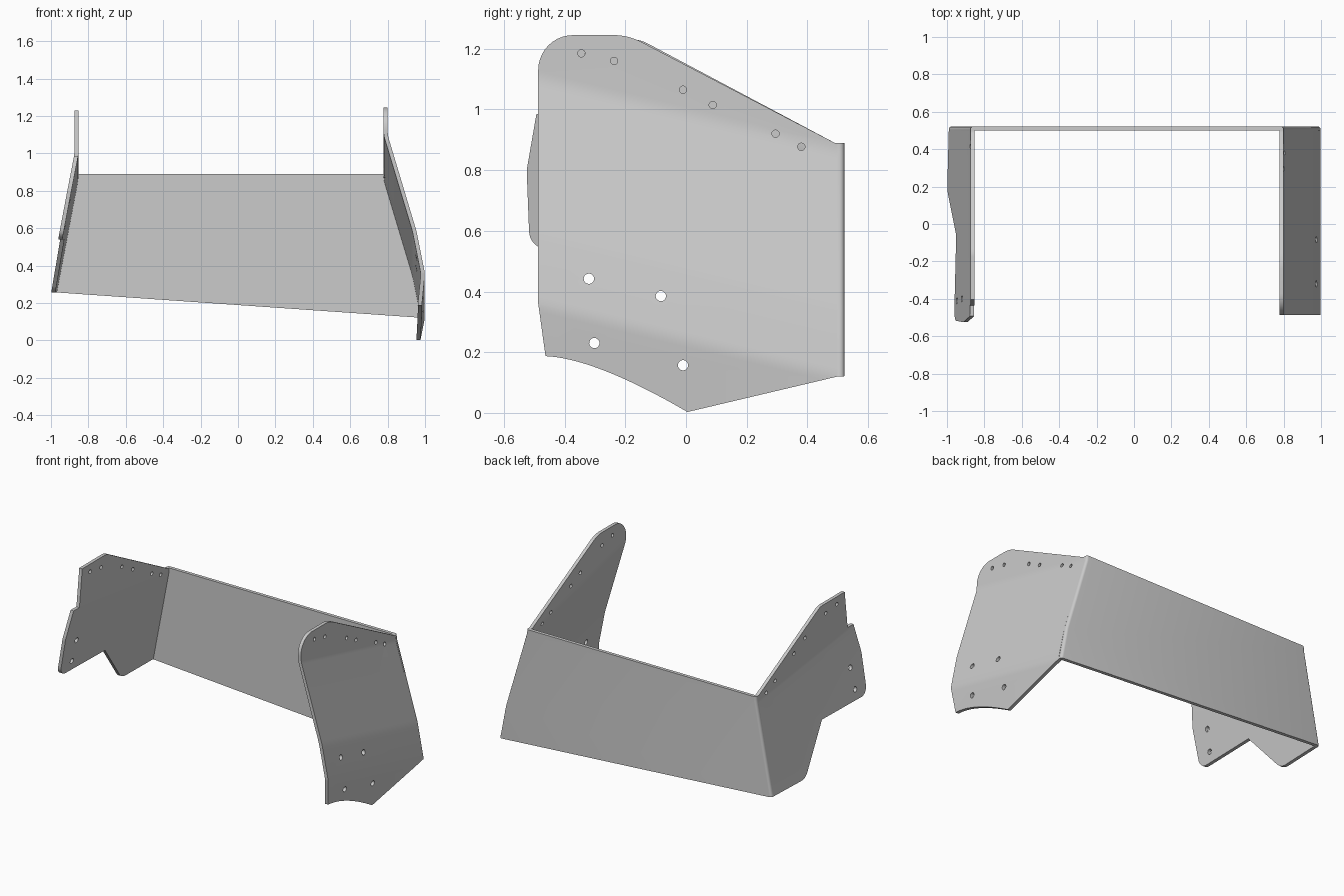
import bpy, bmesh, math
from mathutils import Vector

if "Cube" in bpy.data.objects:
    bpy.data.objects.remove(bpy.data.objects["Cube"])

T = 0.022        # sheet thickness
R = 0.025        # half width of each soft bend

metal = bpy.data.materials.new("light_grey_metal")
metal.diffuse_color = (0.6, 0.6, 0.6, 1)
metal.use_nodes = True
metal.node_tree.nodes["Principled BSDF"].inputs["Base Color"].default_value = metal.diffuse_color


def rounded(corners, n=10):
    """Outline from (y, z, radius) corners, with arcs at rounded ones."""
    out = []
    for i, (a, b, r) in enumerate(corners):
        p = Vector((a, b))
        if r == 0:
            out.append(p)
            continue
        d0 = (Vector(corners[i - 1][:2]) - p).normalized()
        d1 = (Vector(corners[(i + 1) % len(corners)][:2]) - p).normalized()
        half = d0.angle(d1) / 2
        c = p + (d0 + d1).normalized() * (r / math.sin(half))
        s = p + d0 * (r / math.tan(half)) - c
        e = p + d1 * (r / math.tan(half)) - c
        for k in range(n + 1):
            t = k / n
            sweep = s.angle(e)
            v = (s * math.sin((1 - t) * sweep) + e * math.sin(t * sweep)) / math.sin(sweep)
            out.append(c + v)
    return out


def circle(y, z, r, n=20):
    return [Vector((y + r * math.cos(2 * math.pi * k / n),
                    z + r * math.sin(2 * math.pi * k / n))) for k in range(n)]


def ramp(t):
    """Zero before a bend, linear after it, soft in between."""
    return 0 if t < -R else t if t > R else (t + R) ** 2 / (4 * R)


def finish(bm, name):
    bmesh.ops.recalc_face_normals(bm, faces=bm.faces)
    me = bpy.data.meshes.new(name)
    bm.to_mesh(me)
    bm.free()
    me.materials.append(metal)
    ob = bpy.data.objects.new(name, me)
    bpy.context.collection.objects.link(ob)
    bpy.ops.object.select_all(action='DESELECT')
    ob.select_set(True)
    bpy.context.view_layer.objects.active = ob
    bpy.ops.object.shade_smooth_by_angle(angle=math.radians(30))
    return ob


def side_x(z, y, side):
    """Outer surface x of a bent side plate at height z and depth y."""
    u = z + side["tilt"] * y
    return side["sign"] * (side["x"] + sum(s * ramp(h - u) for h, s in side["bends"]))


def side_plate(name, side, outline, holes):
    bm = bmesh.new()
    for loop in [outline] + holes:
        vs = [bm.verts.new((0, p.x, p.y)) for p in loop]
        for i, v in enumerate(vs):
            bm.edges.new((vs[i - 1], v))
    bmesh.ops.triangle_fill(bm, use_beauty=True, edges=bm.edges[:])
    # cut along the slanted bend lines, then fold
    for h, _ in side["bends"]:
        for k in (-1, -0.5, 0, 0.5, 1):
            bmesh.ops.bisect_plane(bm, geom=bm.verts[:] + bm.edges[:] + bm.faces[:],
                                   plane_co=(0, 0, h + k * R),
                                   plane_no=(0, side["tilt"], 1), dist=1e-5)
    for v in bm.verts:
        v.co.x = side_x(v.co.z, v.co.y, side)
    ext = bmesh.ops.extrude_face_region(bm, geom=bm.faces[:])
    for v in ext["geom"]:
        if isinstance(v, bmesh.types.BMVert):
            v.co.x -= side["sign"] * T
    return finish(bm, name)


right = dict(sign=1, x=0.80, tilt=0.24,
             bends=[(0.982, 0.30), (0.467, -0.10), (0.242, -0.30)])
left = dict(sign=-1, x=0.875, tilt=0.13, bends=[(0.93, 0.19)])

BACK = 0.50
# right side plate: rounded top front, curved cut-out below
a, b, c = Vector((-0.463, 0.187)), Vector((-0.30, 0.18)), Vector((0.005, 0.003))
curve = [a * (1 - t) ** 2 + b * 2 * t * (1 - t) + c * t * t for t in [k / 16 for k in range(17)]]
outline = rounded([(BACK, 0.12, 0), (BACK, 0.89, 0), (0.49, 0.89, 0), (-0.19, 1.245, 0.2),
                   (-0.487, 1.245, 0.115), (-0.487, 0.36, 0)]) + curve
small = [(-0.345, 1.185), (-0.237, 1.16), (-0.01, 1.065), (0.088, 1.015), (0.295, 0.92), (0.38, 0.877)]
large = [(-0.32, 0.442), (-0.083, 0.385), (-0.302, 0.23), (-0.01, 0.157)]
side_plate("right_side_plate", right, outline,
           [circle(*p, 0.012) for p in small] + [circle(*p, 0.017) for p in large])

# left side plate: stepped front and notched lower edge
outline = rounded([(BACK, 0.258, 0), (BACK, 0.89, 0), (0.49, 0.89, 0), (-0.15, 1.23, 0.1),
                   (-0.405, 1.23, 0), (-0.435, 0.985, 0), (-0.493, 0.985, 0), (-0.525, 0.80, 0.1),
                   (-0.515, 0.54, 0.06), (-0.06, 0.54, 0), (0.18, 0.255, 0.09)])
small = [(-0.323, 1.18), (-0.208, 1.165), (0.009, 1.085), (0.123, 1.025), (0.32, 0.921), (0.414, 0.878)]
large = [(-0.40, 0.745), (-0.41, 0.605)]
side_plate("left_side_plate", left, outline,
           [circle(*p, 0.012) for p in small] + [circle(*p, 0.017) for p in large])

# back plate: ends follow the folded side plates, outer ends rounded
bm = bmesh.new()
rz = [0.12, 0.345, 0.86, 0.89]
lz = [0.89, 0.86, 0.258]
pts = [(side_x(z, BACK, right), z) for z in rz] + [(side_x(z, BACK, left), z) for z in lz]
face = bm.faces.new([bm.verts.new((x, BACK, z)) for x, z in pts])
ext = bmesh.ops.extrude_face_region(bm, geom=[face])
for v in ext["geom"]:
    if isinstance(v, bmesh.types.BMVert):
        v.co.y += T
ends = [e for e in bm.edges if all(v.co.y > BACK + 0.01 for v in e.verts)
        and e.verts[0].co.x * e.verts[1].co.x > 0]
bmesh.ops.bevel(bm, geom=ends, offset=0.016, segments=4, profile=0.5, affect='EDGES')
finish(bm, "back_plate")
